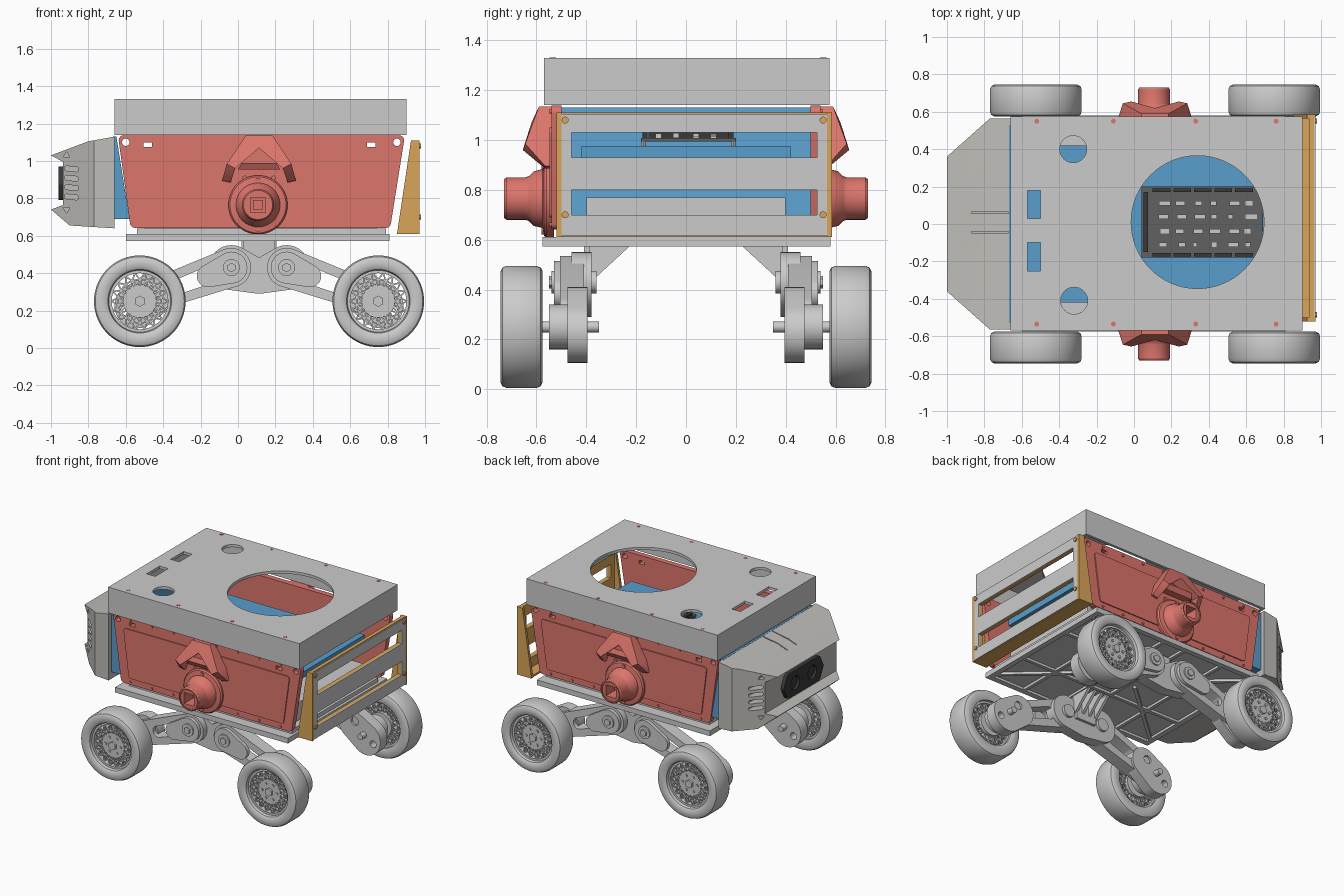
import bpy, bmesh, random
from math import sin, cos, pi
from mathutils import Matrix, Vector
from mathutils.geometry import convex_hull_2d

if "Cube" in bpy.data.objects:
    bpy.data.objects.remove(bpy.data.objects["Cube"])

random.seed(3)
CX = 0.1125                     # fore-aft symmetry line of the running gear


def mat(name, rgb):
    m = bpy.data.materials.new(name)
    m.diffuse_color = (*rgb, 1)
    m.use_nodes = True
    m.node_tree.nodes["Principled BSDF"].inputs["Base Color"].default_value = m.diffuse_color
    return m


RED, BLUE = mat("red", (.72, .18, .15)), mat("blue", (.10, .34, .60))
ORANGE, SHELL = mat("orange", (.70, .38, .10)), mat("warm_grey", (.52, .51, .48))
DARK, BOARD = mat("dark", (.04, .04, .04)), mat("board", (.12, .12, .12))


# 2D outlines
def ring(x, y, r, n=32):
    return [(x + r * cos(2 * pi * i / n), y + r * sin(2 * pi * i / n)) for i in range(n)]

def rect(x0, y0, x1, y1):
    return [(x0, y0), (x1, y0), (x1, y1), (x0, y1)]

def capsule(p, q, r1, r2):
    pts = ring(*p, r1) + ring(*q, r2)
    return [pts[i] for i in convex_hull_2d(pts)]

def rounded(pts, r):
    circles = [c for p in pts for c in ring(*p, r, 24)]
    return [circles[i] for i in convex_hull_2d(circles)]


# 3D pieces added to a bmesh
PLANES = {"XY": Matrix.Identity(4),
          "XZ": Matrix(((1, 0, 0), (0, 0, 1), (0, 1, 0))).to_4x4(),
          "YZ": Matrix(((0, 0, 1), (1, 0, 0), (0, 1, 0))).to_4x4()}

def plate(bm, loops, plane, lo, hi):
    cu = bpy.data.curves.new("tmp", "CURVE")
    cu.dimensions, cu.fill_mode, cu.extrude = "2D", "BOTH", (hi - lo) / 2
    for loop in loops:
        s = cu.splines.new("POLY")
        s.points.add(len(loop) - 1)
        for p, c in zip(s.points, loop):
            p.co = (c[0], c[1], 0, 1)
        s.use_cyclic_u = True
    ob = bpy.data.objects.new("tmp", cu)
    bpy.context.collection.objects.link(ob)
    me = bpy.data.meshes.new_from_object(ob.evaluated_get(bpy.context.evaluated_depsgraph_get()))
    bpy.data.objects.remove(ob)
    me.transform(PLANES[plane] @ Matrix.Translation((0, 0, (lo + hi) / 2)))
    t = bmesh.new()
    t.from_mesh(me)
    bmesh.ops.remove_doubles(t, verts=t.verts, dist=1e-5)
    t.to_mesh(me)
    bm.from_mesh(me)

def box(bm, lo, hi):
    lo, hi = Vector(lo), Vector(hi)
    bmesh.ops.create_cube(bm, size=1, matrix=Matrix.Translation((lo + hi) / 2) @ Matrix.Diagonal((*(hi - lo), 1)))

def rod(bm, a, b, r, n=32, r2=None):
    a, b = Vector(a), Vector(b)
    rot = (b - a).to_track_quat("Z", "Y").to_matrix().to_4x4()
    bmesh.ops.create_cone(bm, cap_ends=True, segments=n, radius1=r, radius2=r if r2 is None else r2,
                          depth=(b - a).length, matrix=Matrix.Translation((a + b) / 2) @ rot)

def hull(bm, pts):
    bmesh.ops.convex_hull(bm, input=[bm.verts.new(p) for p in pts])

def lathe(bm, prof, x, z, n=64):
    rows = [[bm.verts.new((x + r * cos(2 * pi * i / n), y, z + r * sin(2 * pi * i / n)))
             for r, y in prof] for i in range(n)]
    for i in range(n):
        for j in range(len(prof)):
            k, l = (i + 1) % n, (j + 1) % len(prof)
            bm.faces.new((rows[i][j], rows[k][j], rows[k][l], rows[i][l]))

def done(bm, name, material=None, mirror="", cut=None, op="DIFFERENCE"):
    bmesh.ops.recalc_face_normals(bm, faces=bm.faces)
    me = bpy.data.meshes.new(name)
    bm.to_mesh(me)
    ob = bpy.data.objects.new(name, me)
    bpy.context.collection.objects.link(ob)
    if cut:
        m = ob.modifiers.new("cut", "BOOLEAN")
        m.object, m.operation, m.solver = cut, op, "EXACT"
        ob.data = bpy.data.meshes.new_from_object(ob.evaluated_get(bpy.context.evaluated_depsgraph_get()))
        ob.modifiers.clear()
        bpy.data.objects.remove(cut)
    if mirror:
        ob.data.transform(Matrix.Translation((-CX, 0, 0)))
        ob.location.x = CX
        m = ob.modifiers.new("mirror", "MIRROR")
        m.use_axis = ("X" in mirror, "Y" in mirror, False)
        m.use_mirror_merge = False
    if material:
        ob.data.materials.clear()
        ob.data.materials.append(material)
    return ob


# lid: holed top sheet and hollow skirt
bm = bmesh.new()
lid = rect(-.66, -.57, .9, .575)
plate(bm, [lid, ring(.34, .01, .355, 64), ring(-.325, .4, .072), ring(-.32, -.41, .072),
           rect(-.57, .03, -.5, .18), rect(-.57, -.25, -.5, -.1)], "XY", 1.31, 1.33)
plate(bm, [lid, rect(-.64, -.55, .88, .555)], "XY", 1.14, 1.31)
done(bm, "lid")
bm = bmesh.new()
for x in (-.52, -.11, .33, .76):
    for y in (-.535, .55):
        rod(bm, (x, y, 1.32), (x, y, 1.332), .013, 16)
done(bm, "lid_screws", RED)

# side panels with raised field
bm = bmesh.new()
holes = [ring(-.60, 1.1, .02, 16), ring(.85, 1.1, .02, 16), rect(-.505, 1.075, -.46, 1.1), rect(.69, 1.075, .735, 1.1)]
plate(bm, [rounded([(-.61, 1.11), (.86, 1.11), (.79, .67), (-.55, .67)], .028)] + holes, "XZ", .5, .54)
plate(bm, [rounded([(-.53, 1.03), (.78, 1.03), (.735, .71), (-.49, .71)], .02)], "XZ", .535, .548)
for i in range(8):
    for z in (.66, 1.115):
        x = -.5 + i * .175
        rod(bm, (x, .53, z), (x, .547, z), .009, 12)
done(bm, "side_panel", RED, "Y")

# peaked bracket on each panel
bm = bmesh.new()
hull(bm, [(x, y, z) for x, z, d in ((.04, 1.135, .59), (CX, 1.135, .59), (CX, 1.07, .62), (-.015, .96, .655),
          (-.06, .985, .645)) for y in (.53, d)])
hull(bm, [(x, y, z) for x, z, d in ((-.06, .985, .645), (-.015, .96, .655), (-.04, .885, .565), (-.085, .895, .565),
          (.0, 1.04, .625)) for y in (.53, d)])
done(bm, "panel_bracket", RED, "XY")
bm = bmesh.new()
hull(bm, [(x, y, z) for x, z, d in ((.02, .99, .62), (.205, .99, .62), (.225, .955, .60), (0, .955, .60)) for y in (.53, d)])
for x in (.035, .19):
    rod(bm, (x, .54, .91), (x, .56, .91), .012, 12)
done(bm, "bracket_crossbar", RED, "Y")

# side hub with square socket
bm = bmesh.new()
lathe(bm, [(.07, .53), (.158, .53), (.158, .56), (.15, .57), (.118, .575), (.11, .61), (.09, .63), (.085, .645),
           (.085, .72), (.078, .73), (.07, .73)], .107, .765)
plate(bm, [ring(.107, .765, .074), rect(.067, .725, .147, .805)], "XZ", .6, .722)
box(bm, (.08, .58, .74), (.134, .64, .79))
for s in (-1, 1):
    rod(bm, (.107, .56, .765 + s * .13), (.107, .58, .765 + s * .13), .014, 16)
done(bm, "side_hub", RED, "Y")

# nose: plan outline crossed with a notched side profile, then vents cut in
bm = bmesh.new()
plate(bm, [[(-.66, 1.13), (-.8, 1.105), (-1, 1.03), (-.935, .995), (-.935, .765), (-1, .74), (-.9, .655), (-.66, .64)]],
      "XZ", -.7, .7)
prof = done(bm, "cutter")
bm = bmesh.new()
plate(bm, [[(-.66, -.565), (-.77, -.565), (-1, -.36), (-1, .36), (-.77, .565), (-.66, .565)]], "XY", .5, 1.3)
nose = done(bm, "nose_blank", None, "", prof, "INTERSECT")
bm = bmesh.new()
for lo, hi in ((.37, .62), (-.62, -.37)):
    for z in (.81, .86, .91, .96):
        plate(bm, [capsule((-.915, z), (-.865, z - .005), .013, .013)], "XZ", lo, hi)
    plate(bm, [[(-.935, 1.02), (-.9, 1.02), (-.915, 1.05)]], "XZ", lo, hi)
    plate(bm, [[(-.935, .75), (-.9, .75), (-.915, .72)]], "XZ", lo, hi)
for y in (-.045, .06):
    box(bm, (-.87, y - .004, 1.05), (-.67, y + .004, 1.2))
vents = done(bm, "cutter")
bm = bmesh.new()
bm.from_mesh(nose.data)
bpy.data.objects.remove(nose)
done(bm, "nose", SHELL, "", vents)
bm = bmesh.new()
plate(bm, [rounded([(-.17, .82), (-.2, .88), (-.17, .94), (.17, .94), (.2, .88), (.17, .82)], .03),
           ring(-.1, .88, .05), ring(.1, .88, .05)], "YZ", -.96, -.93)
for y in (-.1, .1):
    rod(bm, (-.93, y, .88), (-.945, y, .88), .045)
done(bm, "sensor_panel", DARK)

# inner body: blue end wedge and tray, grey floor and battery
bm = bmesh.new()
plate(bm, [[(-.667, .69), (-.667, 1.13), (-.65, 1.13), (-.58, .69)]], "XZ", -.53, .53)
box(bm, (-.6, -.42, .93), (.74, .42, .975))
done(bm, "inner_tray", BLUE)
bm = bmesh.new()
box(bm, (-.54, -.5, .61), (.79, .5, .64))
box(bm, (-.5, -.4, .64), (.74, .4, .77))
done(bm, "battery_floor")

# circuit board with headers and chips
bm = bmesh.new()
box(bm, (.04, -.18, .995), (.69, .2, 1.008))
done(bm, "circuit_board", BOARD)
bm = bmesh.new()
for y in (-.165, .18):
    for i in range(5):
        box(bm, (.1 + i * .11, y - .01, 1.005), (.195 + i * .11, y + .01, 1.03))
box(bm, (.05, -.15, 1.005), (.075, .17, 1.03))
done(bm, "pin_headers", DARK)
bm = bmesh.new()
for i in range(6):
    for y in (-.11, -.04, .04, .11):
        x, w = .13 + i * .09 + random.uniform(0, .02), random.uniform(.02, .06)
        box(bm, (x, y - .012, 1.005), (x + w, y + .012, random.uniform(1.012, 1.028)))
for x, y in ((.05, -.17), (.05, .19), (.68, -.17), (.68, .19)):
    rod(bm, (x, y, .97), (x, y, 1.0), .008, 8)
done(bm, "board_chips")

# rear bumper: wedge cheeks, slotted frame and grey face
slots = [rect(-.46, .93, .525, 1.03), rect(-.46, .7, .525, .8)]
bm = bmesh.new()
for lo, hi in ((-.52, -.5), (.565, .585)):
    plate(bm, [[(.85, .61), (.97, .61), (.97, 1.11), (.925, 1.11)]], "XZ", lo, hi)
plate(bm, [rect(-.5, .61, .565, 1.11)] + slots, "YZ", .935, .962)
box(bm, (.855, -.5, .61), (.935, .565, .625))
for y in (-.485, .55):
    for z in (.7, 1.08):
        rod(bm, (.96, y, z), (.978, y, z), .014, 16)
done(bm, "bumper_frame", ORANGE)
bm = bmesh.new()
plate(bm, [rect(-.5, .615, .565, 1.105)] + slots, "YZ", .962, .97)
done(bm, "bumper_face")

# chassis plate with ribs under it
bm = bmesh.new()
box(bm, (-.6, -.575, .59), (.81, .58, .61))
plate(bm, [rect(-.6, -.575, .81, .58), rect(-.56, -.535, .77, .54)], "XY", .572, .592)
for x in (-.3, .02, .2, .5):
    box(bm, (x - .012, -.54, .572), (x + .012, .54, .592))
for s in (-1, 1):
    box(bm, (-.57, s * .22 - .012, .572), (.78, s * .22 + .012, .592))
    for x0, x1 in ((-.56, -.05), (.77, .27)):
        plate(bm, [capsule((x0, s * .5), (x1, s * .05), .012, .012)], "XY", .572, .592)
done(bm, "chassis_plate")

# rocker mount: pillars and finger gussets
bm = bmesh.new()
box(bm, (.03, .36, .4), (.195, .41, .575))
for i in range(4):
    x = .03 + i * .055
    plate(bm, [[(.39, .575), (.225, .575), (.36, .45), (.39, .43)]], "YZ", x - .01, x + .01)
done(bm, "rocker_mount", None, "Y")

# rocker arms, one corner mirrored four ways
A, B, W = (-.035, .43), (-.44, .285), (-.525, .25)
bm = bmesh.new()
plate(bm, [capsule(A, (CX, .38), .12, .09)], "XZ", .38, .46)
plate(bm, [capsule(A, B, .105, .085), capsule((-.17, .385), (-.3, .335), .045, .04)], "XZ", .41, .505)
plate(bm, [capsule(A, (-.16, .385), .085, .06)], "XZ", .5, .53)
plate(bm, [capsule((-.43, .3), (-.54, .225), .11, .12), ring(-.45, .33, .03), ring(-.6, .2, .025)], "XZ", .395, .475)
rod(bm, (A[0], .36, A[1]), (A[0], .54, A[1]), .045)
rod(bm, (A[0], .54, A[1]), (A[0], .55, A[1]), .025, 6)
rod(bm, (W[0], .47, W[1]), (W[0], .55, W[1]), .09)
rod(bm, (W[0], .35, W[1]), (W[0], .62, W[1]), .022)
done(bm, "rocker_arm", None, "XY")

# wheels: tyre, rim, crossed lattice spokes and hub
bm = bmesh.new()
x, z = W
lathe(bm, [(.165, .58), (.175, .575), (.222, .575), (.238, .583), (.245, .6), (.245, .72), (.238, .737), (.222, .745),
           (.185, .745), (.17, .735), (.165, .72)], x, z)
done(bm, "tyre", None, "XY")
bm = bmesh.new()
lathe(bm, [(.15, .6), (.168, .6), (.168, .715), (.15, .715)], x, z)
lathe(bm, [(.112, .62), (.12, .62), (.12, .7), (.112, .7)], x, z)
for i in range(18):
    for s in (-1, 1):
        a, b, c = (2 * pi * (i + k * s) / 18 for k in (0, .5, 1))
        for p, q in (((.08, a), (.118, b)), ((.116, b), (.153, c))):
            u, v = (Vector((x + r * cos(t), 0, z + r * sin(t))) for r, t in (p, q))
            n = (v - u).normalized().cross(Vector((0, 1, 0))) * .004
            hull(bm, [e + n * k + Vector((0, y, 0)) for e in (u, v) for k in (-1, 1) for y in (.61, .705)])
rod(bm, (x, .59, z), (x, .705, z), .088)
rod(bm, (x, .7, z), (x, .72, z), .03, 6)
for i in range(6):
    t = pi * i / 3
    rod(bm, (x + .06 * cos(t), .7, z + .06 * sin(t)), (x + .06 * cos(t), .712, z + .06 * sin(t)), .01, 12)
done(bm, "wheel_rim", None, "XY")

# smooth round surfaces, keep edges crisp
bpy.ops.object.select_all(action="DESELECT")
for ob in bpy.context.scene.objects:
    ob.select_set(True)
    bpy.context.view_layer.objects.active = ob
bpy.ops.object.shade_smooth_by_angle(angle=.6)
